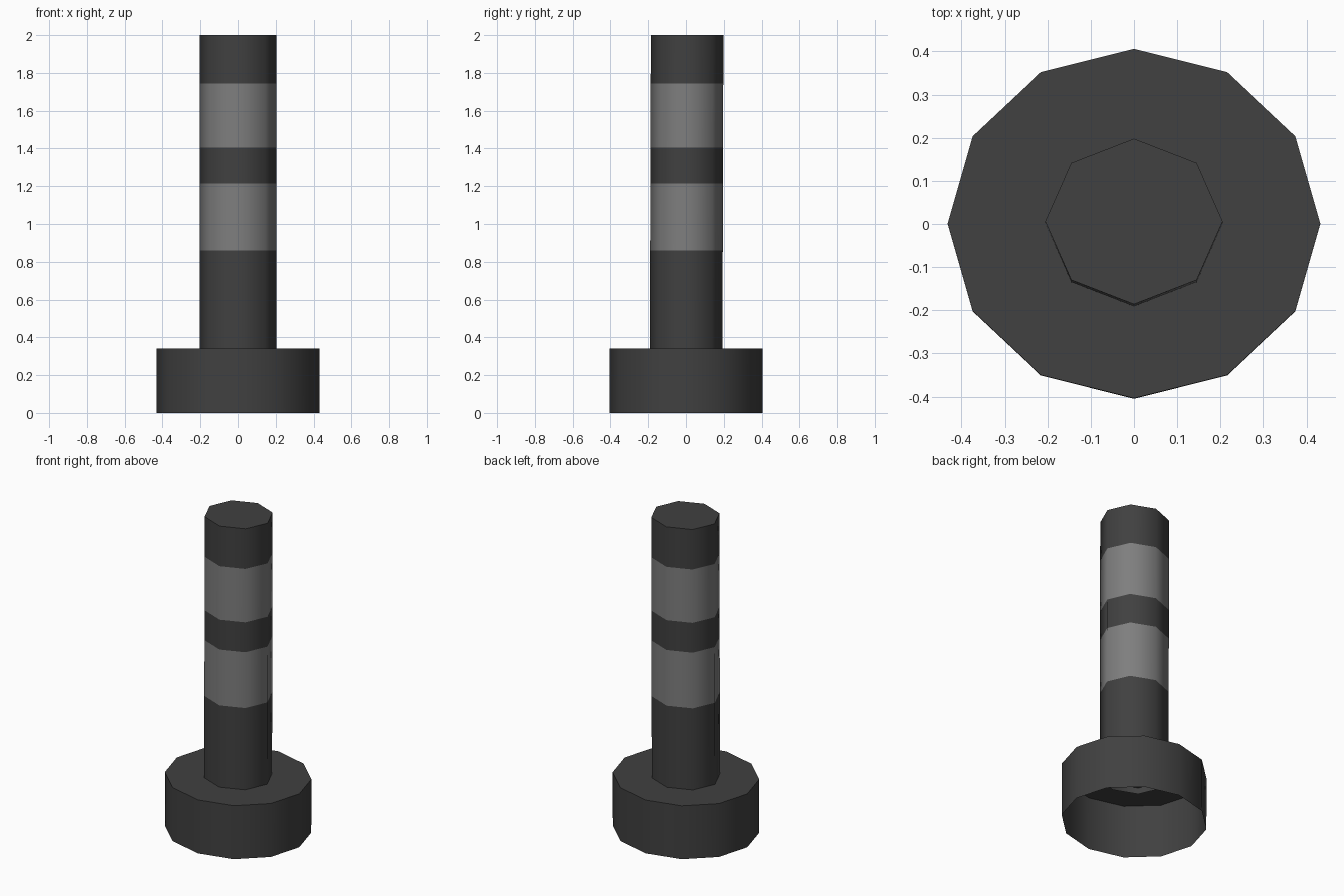
import bpy
import bmesh
from math import cos, sin, tau, radians

if "Cube" in bpy.data.objects:
    bpy.data.objects.remove(bpy.data.objects["Cube"], do_unlink=True)

LEAN = 0.003  # slight backward lean of the whole post


def material(name, value):
    mat = bpy.data.materials.new(name)
    mat.use_nodes = True
    colour = (value, value, value, 1)
    mat.diffuse_color = colour
    bsdf = mat.node_tree.nodes["Principled BSDF"]
    bsdf.inputs["Base Color"].default_value = colour
    bsdf.inputs["Roughness"].default_value = 0.9
    return mat


def open_tube(name, sides, rx, ry, heights, mats, bands):
    """Oval tube with a closed top and an open underside, one material per band."""
    bm = bmesh.new()
    rings = []
    for z in heights:
        ring = []
        for i in range(sides):
            a = tau * i / sides
            ring.append(bm.verts.new((rx * cos(a), ry * sin(a) + LEAN * z, z)))
        rings.append(ring)
    for low, high, band in zip(rings, rings[1:], bands):
        for i in range(sides):
            j = (i + 1) % sides
            face = bm.faces.new((low[i], low[j], high[j], high[i]))
            face.material_index = band
    bm.faces.new(rings[-1]).material_index = bands[-1]
    mesh = bpy.data.meshes.new(name)
    bm.to_mesh(mesh)
    bm.free()
    for mat in mats:
        mesh.materials.append(mat)
    obj = bpy.data.objects.new(name, mesh)
    bpy.context.collection.objects.link(obj)
    bpy.ops.object.select_all(action="DESELECT")
    obj.select_set(True)
    bpy.context.view_layer.objects.active = obj
    bpy.ops.object.shade_smooth_by_angle(angle=radians(60))
    return obj


rubber = material("dark rubber", 0.052)
reflective = material("grey reflective band", 0.21)

# Hollow weighted foot
open_tube("base", 12, 0.432, 0.405, [0, 0.34], [rubber], [0])

# Post with two reflective bands, its lower end just inside the foot
open_tube("post", 8, 0.205, 0.192, [0.3, 0.86, 1.215, 1.405, 1.745, 2.0],
          [rubber, reflective], [0, 1, 0, 1, 0])
